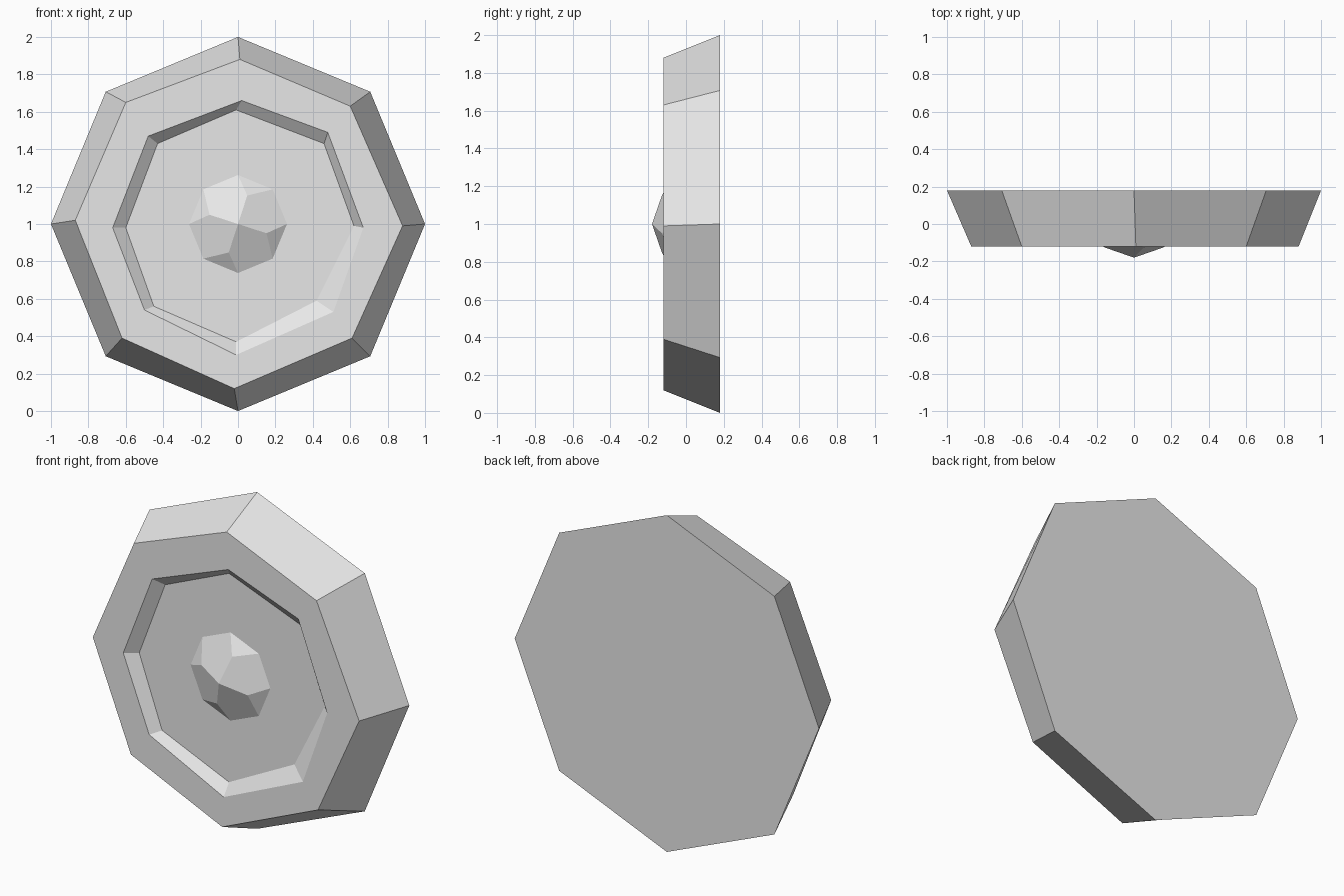
import bpy
import bmesh
from math import sin, cos, radians

cube = bpy.data.objects.get("Cube")
if cube:
    bpy.data.objects.remove(cube, do_unlink=True)

CENTRE_Z = 1.0

# Single plain colour
grey = bpy.data.materials.new("plain_grey")
grey.use_nodes = True
grey.diffuse_color = (0.8, 0.8, 0.8, 1)
grey.node_tree.nodes["Principled BSDF"].inputs["Base Color"].default_value = grey.diffuse_color


def regular_ring(radius, count, start=0):
    """Points around the centre, clockwise from the top as seen from the front."""
    angles = [radians(start + 360 * i / count) for i in range(count)]
    return [(radius * sin(a), radius * cos(a)) for a in angles]


def add_ring(bm, points, y):
    return [bm.verts.new((x, y, CENTRE_Z + z)) for x, z in points]


def bridge(bm, first, second):
    count = len(first)
    for i in range(count):
        j = (i + 1) % count
        bm.faces.new((first[i], first[j], second[j], second[i]))


def finish(bm, name):
    bmesh.ops.recalc_face_normals(bm, faces=bm.faces[:])
    mesh = bpy.data.meshes.new(name)
    bm.to_mesh(mesh)
    bm.free()
    mesh.materials.append(grey)
    obj = bpy.data.objects.new(name, mesh)
    bpy.context.scene.collection.objects.link(obj)
    return obj


# Hand-cut, slightly uneven octagons as (x, height from centre)
front_edge = [(0.01, 0.88), (0.6, 0.63), (0.88, -0.01), (0.61, -0.61),
              (-0.02, -0.88), (-0.62, -0.61), (-0.87, 0.02), (-0.6, 0.65)]
recess_edge = [(0.02, 0.66), (0.48, 0.49), (0.67, -0.02), (0.51, -0.47),
               (-0.01, -0.7), (-0.5, -0.46), (-0.67, -0.02), (-0.48, 0.47)]
recess_floor = [(-0.01, 0.61), (0.46, 0.43), (0.62, -0.01), (0.42, -0.41),
                (-0.01, -0.63), (-0.45, -0.44), (-0.6, -0.02), (-0.43, 0.43)]

# Tapered body with a sunken front panel and a flat back
bm = bmesh.new()
rings = [add_ring(bm, regular_ring(1, 8), 0.18),
         add_ring(bm, front_edge, -0.12),
         add_ring(bm, recess_edge, -0.12),
         add_ring(bm, recess_floor, -0.07)]
for outer, inner in zip(rings, rings[1:]):
    bridge(bm, outer, inner)
bm.faces.new(rings[0])
bm.faces.new(rings[-1])
finish(bm, "octagonal_body")

# Faceted stud: four kite-like facets meet at the tip, triangles fill between
bm = bmesh.new()
base = add_ring(bm, regular_ring(0.262, 8), -0.07)
shoulder = add_ring(bm, regular_ring(0.16, 4, start=18), -0.127)
tip = bm.verts.new((0, -0.18, CENTRE_Z))
for k in range(4):
    after = (k + 1) % 4
    low, mid, high = base[2 * k], base[2 * k + 1], base[(2 * k + 2) % 8]
    bm.faces.new((low, mid, shoulder[k]))
    bm.faces.new((tip, shoulder[k], mid, high, shoulder[after]))
bm.faces.new(base)
finish(bm, "centre_stud")
